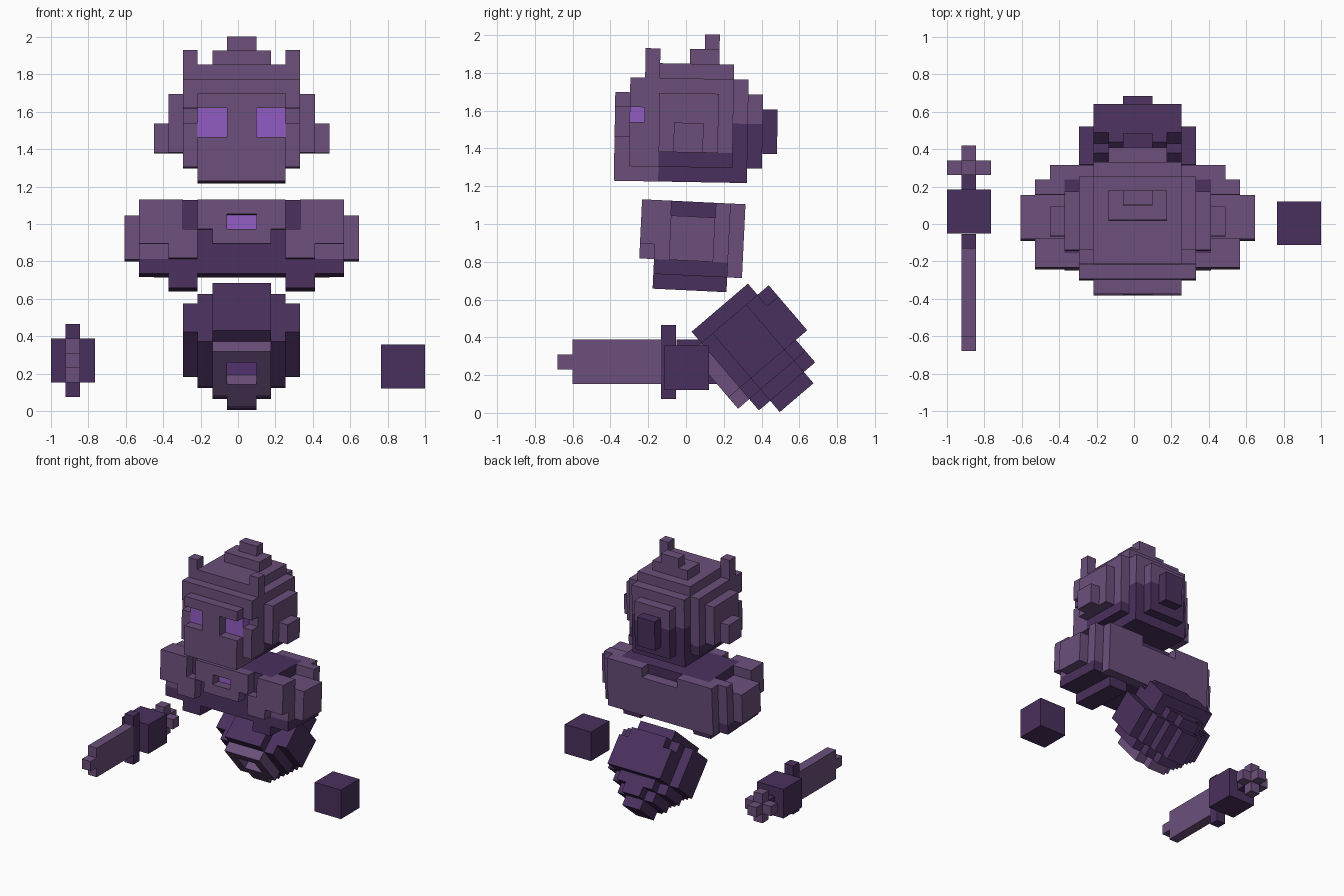
import bpy, bmesh, math
from mathutils import Vector

if "Cube" in bpy.data.objects:
    bpy.data.objects.remove(bpy.data.objects["Cube"])

V = 0.0783      # block size
CX = 0.0195     # mirror plane of the figure


def colour(name, rgb):
    m = bpy.data.materials.new(name)
    lin = [((c / 255 + 0.055) / 1.055) ** 2.4 for c in rgb]
    m.diffuse_color = (*lin, 1)
    m.use_nodes = True
    m.node_tree.nodes["Principled BSDF"].inputs["Base Color"].default_value = m.diffuse_color
    return m


MATS = [colour("mauve_armour", (107, 79, 123)),
        colour("dark_violet", (74, 48, 93)),
        colour("bright_violet", (144, 92, 194))]
LIGHT, DARK, GLOW = 0, 1, 2
DIRS = [Vector(d) for d in ((1, 0, 0), (-1, 0, 0), (0, 1, 0), (0, -1, 0), (0, 0, 1), (0, 0, -1))]


def fill(cells, mat, x, y, z):
    """Fill a block range on both sides of the mirror plane; mat None removes it."""
    for i in range(*x):
        for j in range(*y):
            for k in range(*z):
                for c in ((i, j, k), (-i - 1, j, k)):
                    if mat is None:
                        cells.pop(c, None)
                    else:
                        cells[c] = mat


def build(name, cells, pivot, location, tilt=0.0):
    """Make the outer skin of a set of blocks."""
    bm = bmesh.new()
    verts = {}

    def vert(p):
        key = tuple(round(2 * c) for c in p)
        if key not in verts:
            verts[key] = bm.verts.new((p - Vector(pivot)) * V)
        return verts[key]

    for c, mat in cells.items():
        centre = Vector(c) + Vector((0.5, 0.5, 0.5))
        for d in DIRS:
            if tuple(int(a + b) for a, b in zip(c, d)) in cells:
                continue
            s = Vector((d.y, d.z, d.x)) * 0.5
            t = d.cross(s)
            mid = centre + d * 0.5
            f = bm.faces.new([vert(mid + q) for q in (s + t, t - s, -s - t, s - t)])
            f.material_index = mat
    bmesh.ops.recalc_face_normals(bm, faces=bm.faces)
    me = bpy.data.meshes.new(name)
    bm.to_mesh(me)
    bm.free()
    for m in MATS:
        me.materials.append(m)
    ob = bpy.data.objects.new(name, me)
    ob.location = location
    ob.rotation_euler.x = math.radians(tilt)
    bpy.context.collection.objects.link(ob)


def block(name, mat, centre, size):
    """Single box, size given in blocks."""
    bpy.ops.mesh.primitive_cube_add(size=1, location=centre)
    ob = bpy.context.object
    ob.name = name
    ob.scale = [s * V for s in size]
    ob.data.materials.append(MATS[mat])


# Head: plan width limited by the width and depth of each row
plan = [3, 4, 4, 5, 6, 6, 5, 4, 3, 2, 1]
rows = [(3, 0, 9), (4, 0, 10), (6, 0, 11), (6, 0, 11), (5, 0, 11),
        (5, 0, 10), (4, 1, 9), (3, 2, 8)]
head = {}
for k, (width, j0, j1) in enumerate(rows):
    for j in range(j0, j1):
        dark = (k < 2 and j >= 3) or (k < 4 and j >= 8) or j >= 10
        fill(head, DARK if dark else LIGHT, (0, min(width, plan[j])), (j, j + 1), (k, k + 1))
# Horns and crest
fill(head, LIGHT, (3, 4), (2, 3), (6, 9))
fill(head, LIGHT, (0, 2), (5, 7), (8, 9))
fill(head, LIGHT, (0, 1), (6, 7), (8, 10))
# Sunken eyes
fill(head, None, (1, 3), (0, 1), (3, 5))
fill(head, None, (3, 4), (1, 2), (4, 5))
fill(head, GLOW, (1, 3), (1, 2), (3, 5))
build("head", head, (0, 5.5, 5), (CX, 0.055, 1.613), -1.0)

# Torso: dark core wrapped in chest plate, back plate and shoulder pads
torso = {}
fill(torso, DARK, (0, 5), (1, 6), (1, 6))
fill(torso, DARK, (3, 5), (1, 6), (0, 1))
fill(torso, DARK, (5, 7), (1, 6), (1, 2))
fill(torso, LIGHT, (5, 7), (1, 6), (2, 5))
fill(torso, LIGHT, (7, 8), (2, 5), (2, 5))
fill(torso, LIGHT, (5, 7), (0, 2), (3, 6))
fill(torso, LIGHT, (5, 7), (5, 6), (5, 6))
fill(torso, LIGHT, (4, 5), (0, 1), (2, 6))
fill(torso, LIGHT, (3, 4), (0, 1), (2, 4))
fill(torso, LIGHT, (0, 3), (0, 1), (4, 6))
fill(torso, LIGHT, (0, 2), (0, 1), (3, 4))
fill(torso, LIGHT, (0, 6), (6, 7), (1, 6))
fill(torso, None, (0, 2), (6, 7), (5, 6))
# Chest gem in a recess
fill(torso, None, (0, 1), (0, 1), (4, 5))
fill(torso, GLOW, (0, 1), (1, 2), (4, 5))
build("torso", torso, (0, 3.5, 3), (CX, 0.03, 0.883), -2.75)

# Lower body: rounded tilted mass with a gem plate facing down and forward
base = {}
fill(base, DARK, (0, 4), (1, 4), (-5, -1))
fill(base, DARK, (0, 3), (0, 5), (-5, -1))
fill(base, DARK, (0, 3), (1, 4), (-6, -1))
fill(base, DARK, (0, 3), (5, 6), (-5, -2))
fill(base, DARK, (0, 2), (5, 6), (-2, -1))
fill(base, DARK, (0, 2), (0, 5), (-6, 0))
fill(base, DARK, (0, 2), (1, 4), (-7, 0))
fill(base, DARK, (0, 1), (0, 5), (-7, 0))
fill(base, DARK, (0, 1), (1, 4), (-8, -7))
fill(base, LIGHT, (0, 2), (-1, 0), (-5, -1))
fill(base, LIGHT, (0, 1), (-1, 0), (-6, -5))
fill(base, None, (0, 1), (-1, 0), (-4, -2))
fill(base, GLOW, (0, 1), (0, 1), (-4, -2))
build("lower_body", base, (0, 0, 0), (CX, 0.03, 0.43), 40.5)

# Hands
SX, SZ = -0.883, 0.27
block("left_hand", DARK, (0.883, 0.004, 0.238), (3, 3, 3))
block("right_hand", DARK, (SX, 0.066, SZ), (3, 3, 3))

# Sword along the depth axis
block("blade", LIGHT, (SX, -0.366, SZ), (1, 6, 3))
block("blade_tip", LIGHT, (SX, -0.64, SZ), (1, 1, 1))
block("sword_guard", DARK, (SX, -0.092, SZ), (1, 1, 5))
block("grip", DARK, (SX, 0.223, SZ), (1, 1, 1))
pommel = {(0, 0, 0): LIGHT}
for d in DIRS:
    if d.y >= 0:
        pommel[tuple(int(a) for a in d)] = LIGHT
build("pommel", pommel, (0.5, 0.5, 0.5), (SX, 0.301, SZ))
